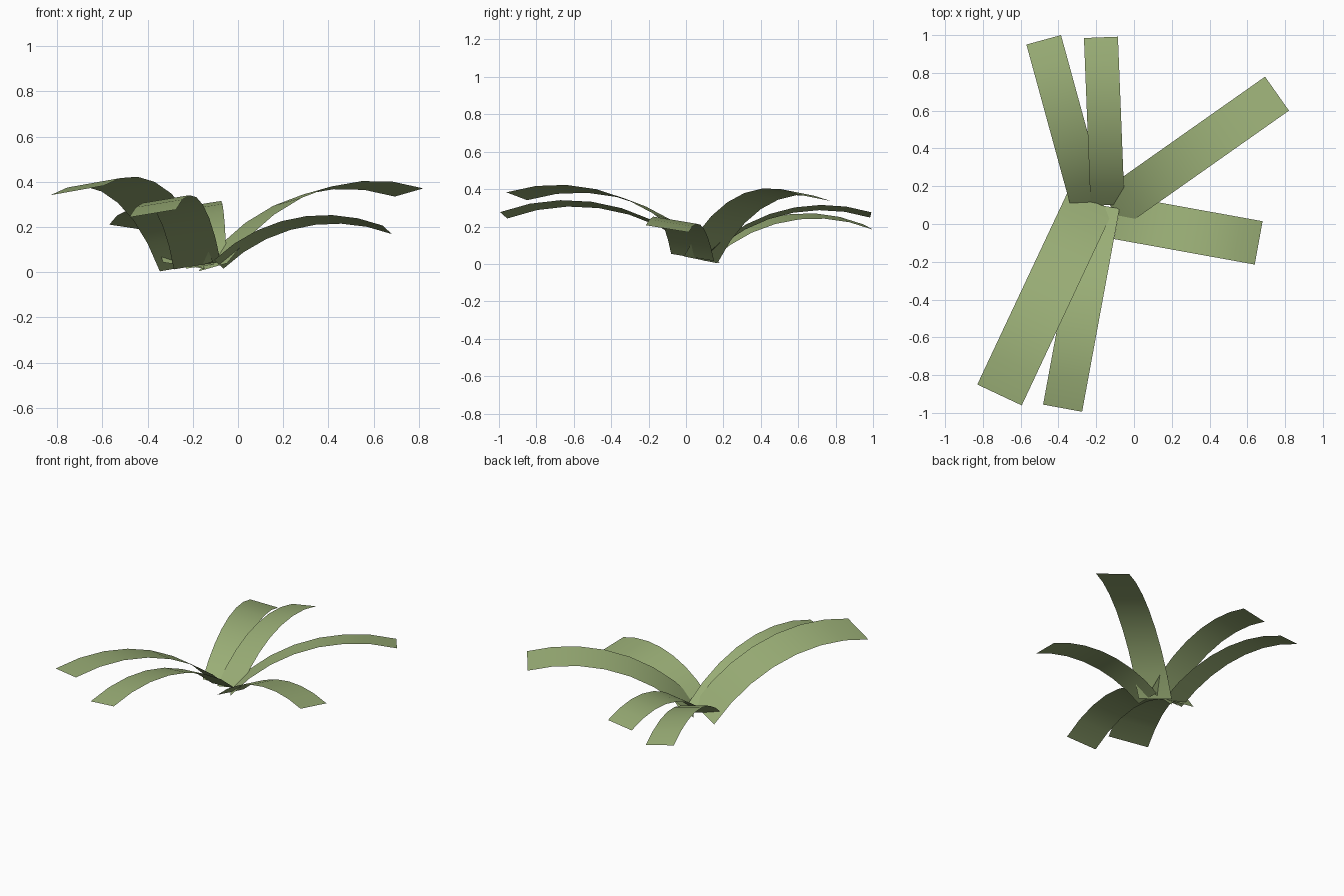
import bpy, math
from mathutils import Vector

if "Cube" in bpy.data.objects:
    bpy.data.objects.remove(bpy.data.objects["Cube"])

SEGMENTS = 7            # straight pieces along each leaf
HALF_BEND = math.radians(32)

leaf_green = bpy.data.materials.new("leaf_green")
leaf_green.diffuse_color = (0.32, 0.42, 0.18, 1)
leaf_green.use_nodes = True
leaf_green.node_tree.nodes["Principled BSDF"].inputs["Base Color"].default_value = leaf_green.diffuse_color


def make_leaf(name, base, tip, width, tilt):
    """Ribbon leaf on a circular arc; tilt raises its left (+) or right (-) edge."""
    base, tip = Vector(base), Vector(tip)
    span = tip - base
    flat = Vector((span.x, span.y, 0))
    out = flat.normalized()
    side = Vector((-out.y, out.x, 0)) * width / 2 + Vector((0, 0, tilt / 2))
    chord_pitch = math.atan2(span.z, flat.length)
    radius = span.length / (2 * math.sin(HALF_BEND))
    start = chord_pitch + HALF_BEND
    verts = []
    for i in range(SEGMENTS + 1):
        a = start - 2 * HALF_BEND * i / SEGMENTS
        p = base + out * radius * (math.sin(start) - math.sin(a))
        p.z += radius * (math.cos(a) - math.cos(start))
        verts += [p + side, p - side]
    faces = [(2 * i, 2 * i + 1, 2 * i + 3, 2 * i + 2) for i in range(SEGMENTS)]
    mesh = bpy.data.meshes.new(name)
    mesh.from_pydata(verts, [], faces)
    mesh.materials.append(leaf_green)
    for poly in mesh.polygons:
        poly.use_smooth = True
    obj = bpy.data.objects.new(name, mesh)
    bpy.context.collection.objects.link(obj)


# Pitch grows towards the base, where all leaves cross.
def horizontal_arc_note():
    pass


# Leaves: base centre, tip centre, width, edge tilt
make_leaf("leaf_back_left", (-0.24, 0.105, 0.03), (-0.478, 0.975, 0.197), 0.19, 0.028)
make_leaf("leaf_back", (-0.14, 0.10, 0.03), (-0.175, 0.988, 0.262), 0.18, -0.028)
make_leaf("leaf_back_right", (-0.112, 0.078, 0.022), (0.757, 0.69, 0.353), 0.22, -0.036)
make_leaf("leaf_right", (-0.085, 0.035, 0.035), (0.66, -0.10, 0.188), 0.233, -0.038)
make_leaf("leaf_front", (-0.18, 0.10, 0.03), (-0.378, -0.975, 0.26), 0.21, 0.034)
make_leaf("leaf_front_left", (-0.228, 0.125, 0.025), (-0.712, -0.905, 0.362), 0.26, 0.042)
